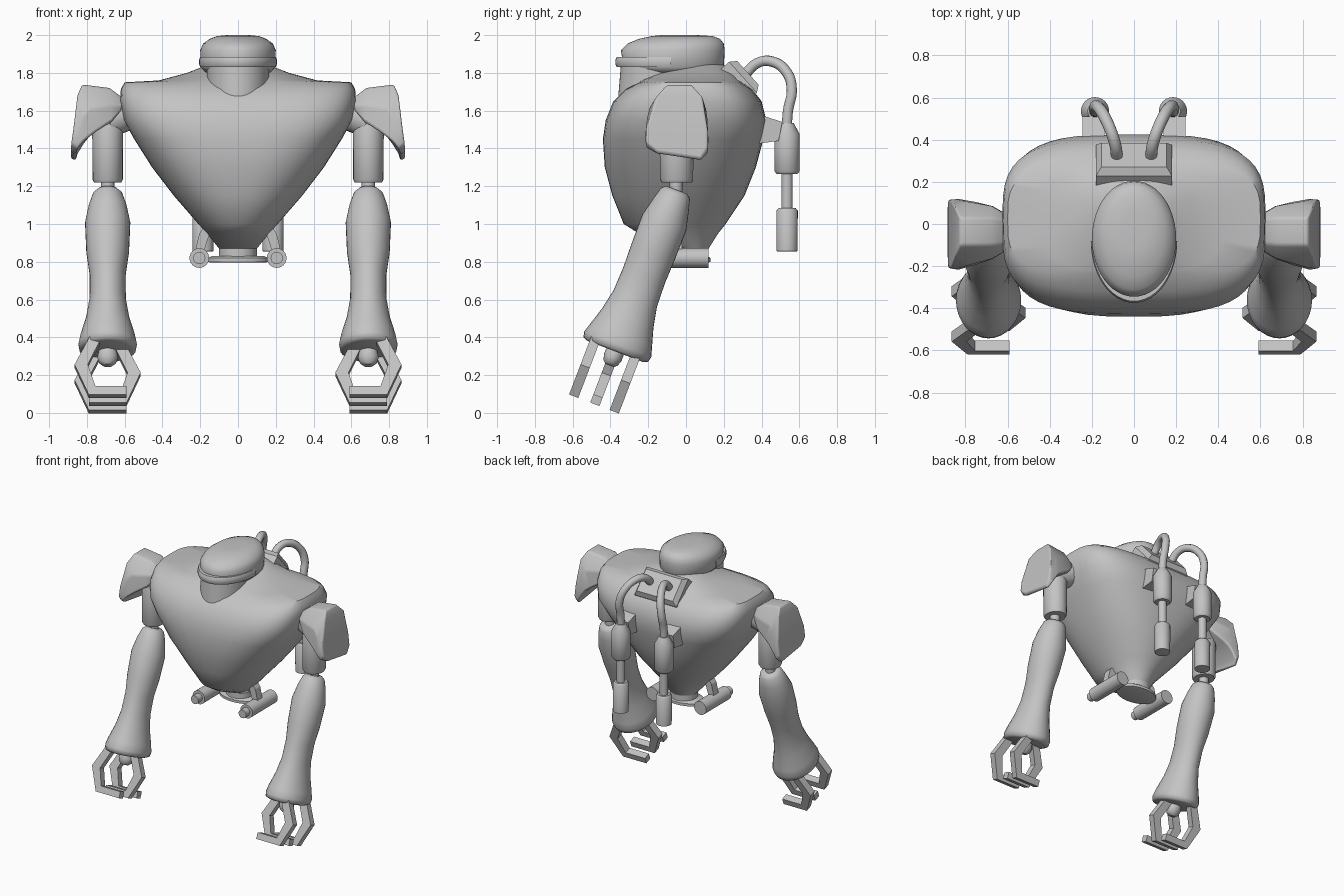
import bpy, bmesh, math
from mathutils import Vector, Matrix

cube = bpy.data.objects.get("Cube")
if cube:
    bpy.data.objects.remove(cube, do_unlink=True)

grey = bpy.data.materials.new("plain_grey")
grey.use_nodes = True
grey.diffuse_color = (0.55, 0.55, 0.55, 1)
grey.node_tree.nodes["Principled BSDF"].inputs["Base Color"].default_value = (0.55, 0.55, 0.55, 1)


def finish(name, mesh, mirror=False, bevel=0.0, angle=40):
    """Link a mesh, shade it, and optionally bevel and mirror it."""
    obj = bpy.data.objects.new(name, mesh)
    bpy.context.collection.objects.link(obj)
    mesh.materials.clear()
    mesh.materials.append(grey)
    bpy.ops.object.select_all(action='DESELECT')
    obj.select_set(True)
    bpy.context.view_layer.objects.active = obj
    if angle:
        bpy.ops.object.shade_smooth_by_angle(angle=math.radians(angle))
    if bevel:
        mod = obj.modifiers.new("Bevel", 'BEVEL')
        mod.width, mod.segments = bevel, 3
        mod.limit_method = 'ANGLE'
    if mirror:
        obj.modifiers.new("Mirror", 'MIRROR')
    return obj


def loft(name, rings, **kw):
    """Skin a list of closed point rings and cap both ends."""
    bm = bmesh.new()
    loops = [[bm.verts.new(p) for p in ring] for ring in rings]
    n = len(loops[0])
    for a, b in zip(loops, loops[1:]):
        for i in range(n):
            j = (i + 1) % n
            bm.faces.new((a[i], a[j], b[j], b[i]))
    bm.faces.new(loops[0][::-1])
    bm.faces.new(loops[-1])
    bmesh.ops.recalc_face_normals(bm, faces=bm.faces)
    mesh = bpy.data.meshes.new(name)
    bm.to_mesh(mesh)
    bm.free()
    return finish(name, mesh, **kw)


def oval(z, rx, y0, y1, power=2.0, n=48):
    """Horizontal superellipse ring between y0 and y1."""
    ring = []
    for i in range(n):
        t = 2 * math.pi * i / n
        c, s = math.cos(t), math.sin(t)
        ring.append((rx * math.copysign(abs(c) ** (2 / power), c),
                     (y0 + y1) / 2 + (y1 - y0) / 2 * math.copysign(abs(s) ** (2 / power), s), z))
    return ring


def turned(name, start, end, profile, n=24, **kw):
    """Lathe along start-end; profile holds (distance, x radius, other radius)."""
    start = Vector(start)
    axis = (Vector(end) - start).normalized()
    side = Vector((1, 0, 0)) if abs(axis.x) < 0.7 else Vector((0, 1, 0))
    side = (side - axis * side.dot(axis)).normalized()
    other = axis.cross(side)
    steps = [2 * math.pi * i / n for i in range(n)]
    return loft(name, [[start + axis * d + side * a * math.cos(t) + other * b * math.sin(t)
                        for t in steps] for d, a, b in profile], **kw)


def rod(name, start, end, r, **kw):
    length = (Vector(end) - Vector(start)).length
    return turned(name, start, end, [(0, r, r), (length, r, r)], **kw)


# Torso: height, half width, front, back, squareness
TORSO = [(.87, .10, -.07, .12, 2), (.95, .165, -.25, .17, 2), (1.0, .21, -.33, .21, 2.1),
         (1.15, .34, -.39, .31, 2.3), (1.3, .455, -.43, .37, 2.6), (1.45, .55, -.44, .41, 3),
         (1.55, .605, -.425, .425, 3.4), (1.65, .625, -.385, .40, 3.5), (1.715, .62, -.32, .35, 3.5),
         (1.75, .60, -.25, .295, 3.5), (1.76, .42, -.235, .28, 3), (1.80, .27, -.15, .26, 2.5),
         (1.835, .18, -.03, .22, 2), (1.85, .12, .02, .17, 2)]
loft("torso", [oval(*r) for r in TORSO])

# Head, neck and visor
loft("neck", [oval(1.6, .165, -.365, .05), oval(1.84, .165, -.345, .05)])
HEAD = [(1.8, .17, -.30, .18), (1.83, .197, -.33, .20), (1.92, .20, -.345, .205),
        (1.955, .185, -.31, .2), (1.98, .15, -.25, .18), (1.995, .11, -.18, .14), (2.0, .06, -.13, .06)]
loft("head", [oval(*r) for r in HEAD], angle=60)
path = [(.185 * math.cos(t), -.08 + .265 * math.sin(t)) for t in
        [math.pi + math.pi * i / 24 for i in range(25)]]
loft("visor", [[(x * k, -.08 + (y + .08) * k, z) for k, z in
               ((.9, 1.83), (1.08, 1.83), (1.11, 1.845), (1.11, 1.87), (1.08, 1.885), (.9, 1.885))]
               for x, y in path])

# Shoulder pads: outer and inner edge points, outer y range, skirt y range, front lift
PAD = [((.60, 1.66), (.62, 1.60), (-.09, .02), (-.13, .05), 0),
       ((.68, 1.72), (.67, 1.54), (-.10, .03), (-.165, .085), 0),
       ((.825, 1.738), (.75, 1.49), (-.10, .03), (-.195, .105), 0),
       ((.85, 1.68), (.79, 1.46), (-.155, .085), (-.205, .112), 0),
       ((.87, 1.5), (.82, 1.42), (-.21, .115), (-.215, .118), .015),
       ((.882, 1.40), (.85, 1.37), (-.21, .115), (-.21, .115), .03),
       ((.885, 1.345), (.86, 1.335), (-.15, .08), (-.15, .08), .035)]
rings = []
for o, i, top, skirt, lift in PAD:
    mid = [o[k] * .5 + i[k] * .5 for k in (0, 1)]
    rings.append([(o[0], top[0], o[1] + lift), (o[0], top[1], o[1]), (mid[0], skirt[1], mid[1]),
                  (i[0], skirt[1], i[1]), (i[0], skirt[0], i[1] + lift), (mid[0], skirt[0], mid[1] + lift)])
loft("shoulder_pad", rings, mirror=True, bevel=.012, angle=60)

# Arms
X = .69
rod("shoulder_joint", (.48, 0, 1.63), (.70, -.05, 1.54), .09, mirror=True)
turned("upper_arm", (X, -.05, 1.22), (X, -.05, 2),
       [(0, .072, .08), (.015, .08, .088), (.28, .082, .09), (.36, .06, .06)], mirror=True)
rod("elbow", (X, -.055, 1.14), (X, -.05, 1.25), .035, mirror=True)

# Forearm, leaning forward; the hand shares its tilted frame
cuff = Vector((X, -.372, .335))
up = Vector((0, .357, .934))
back = Vector((0, .934, -.357))
FOREARM = [(-.01, .13, .16), (0, .15, .183), (.03, .155, .19), (.08, .145, .175), (.18, .115, .145),
           (.29, .096, .123), (.42, .095, .118), (.55, .113, .122), (.72, .12, .124),
           (.82, .1, .1), (.885, .077, .082), (.905, .055, .06)]
turned("forearm", cuff, cuff + up, FOREARM, n=32, mirror=True, angle=60)
turned("wrist", cuff - up * .09, cuff, [(0, .025, .025), (.015, .045, .04), (.045, .055, .05),
                                         (.07, .05, .05), (.1, .045, .045)], mirror=True)

# Two fingers on the outer side, one opposing finger between them
FINGER = [(.09, -.03), (.175, .14), (.10, .31), (-.10, .31), (-.10, .262), (.065, .262), (.105, .14), (.025, -.03)]
for name, offset, flip in (("front_finger", -.12, 1), ("thumb", 0, -1), ("rear_finger", .11, 1)):
    loft(name, [[cuff + Vector((x * flip, 0, 0)) - up * s + back * (offset + half) for x, s in FINGER]
                for half in (-.026, .026)], mirror=True, angle=0)

# Hose socket on the upper back
frame = Matrix.Translation((0, .272, 1.75)) @ Matrix.Rotation(math.radians(-48), 4, 'X')
loft("hose_socket", [[frame @ Vector((sx * w, sy * l, z)) for sx, sy in ((-1, -1), (1, -1), (1, 1), (-1, 1))]
                     for w, l, z in ((.18, .11, -.04), (.18, .11, .04), (.155, .085, .075))], angle=0)

# Hoses
curve = bpy.data.curves.new("hose_path", 'CURVE')
curve.dimensions = '3D'
curve.bevel_depth, curve.bevel_resolution, curve.resolution_u = .028, 3, 8
spline = curve.splines.new('BEZIER')
HOSE = [(.08, .31, 1.79), (.09, .38, 1.853), (.115, .455, 1.86), (.155, .535, 1.80),
        (.18, .56, 1.71), (.185, .54, 1.6), (.185, .533, 1.5)]
spline.bezier_points.add(len(HOSE) - 1)
for point, co in zip(spline.bezier_points, HOSE):
    point.co = co
    point.handle_left_type = point.handle_right_type = 'AUTO'
guide = bpy.data.objects.new("hose_path", curve)
bpy.context.collection.objects.link(guide)
bpy.context.view_layer.update()
tube = bpy.data.meshes.new_from_object(guide.evaluated_get(bpy.context.evaluated_depsgraph_get()))
bpy.data.objects.remove(guide, do_unlink=True)
finish("hose", tube, mirror=True, angle=60)

# Back cylinders: upper can, rod and lower can in one turned piece
CAN = [(0, .045, .045), (0.001, .055, .055), (.215, .057, .057), (.23, .045, .045), (.23, .03, .03),
       (.41, .03, .03), (.41, .055, .055), (.425, .067, .067), (.62, .067, .067), (.68, .035, .035)]
turned("back_cylinder", (.185, .535, .855), (.185, .535, 2), CAN, mirror=True)
BRACKET = [(.34, 1.60), (.41, 1.572), (.51, 1.54), (.49, 1.44), (.34, 1.42)]
loft("cylinder_bracket", [[(x, y, z) for y, z in BRACKET] for x in (.14, .245)], mirror=True, angle=0)

# Waist disc, hip pistons and struts
loft("waist_plug", [oval(z, .10, -.07, .12) for z in (.82, .90)])
loft("waist_disc", [oval(z, w, .025 - w * .65, .025 + w * .65)
                    for z, w in ((.795, .14), (.80, .16), (.82, .16), (.83, .14))])
turned("hip_piston", (.205, -.24, .82), (.205, 1, .82),
       [(0, .032, .032), (.05, .032, .032), (.05, .052, .052), (.36, .052, .052)], mirror=True)
STRUT = [(.23, .84), (.205, .95), (.17, 1.0), (.15, .95), (.185, .84)]
loft("hip_strut", [[(x, y, z) for x, z in STRUT] for y in (-.08, -.02)], mirror=True, angle=0)
